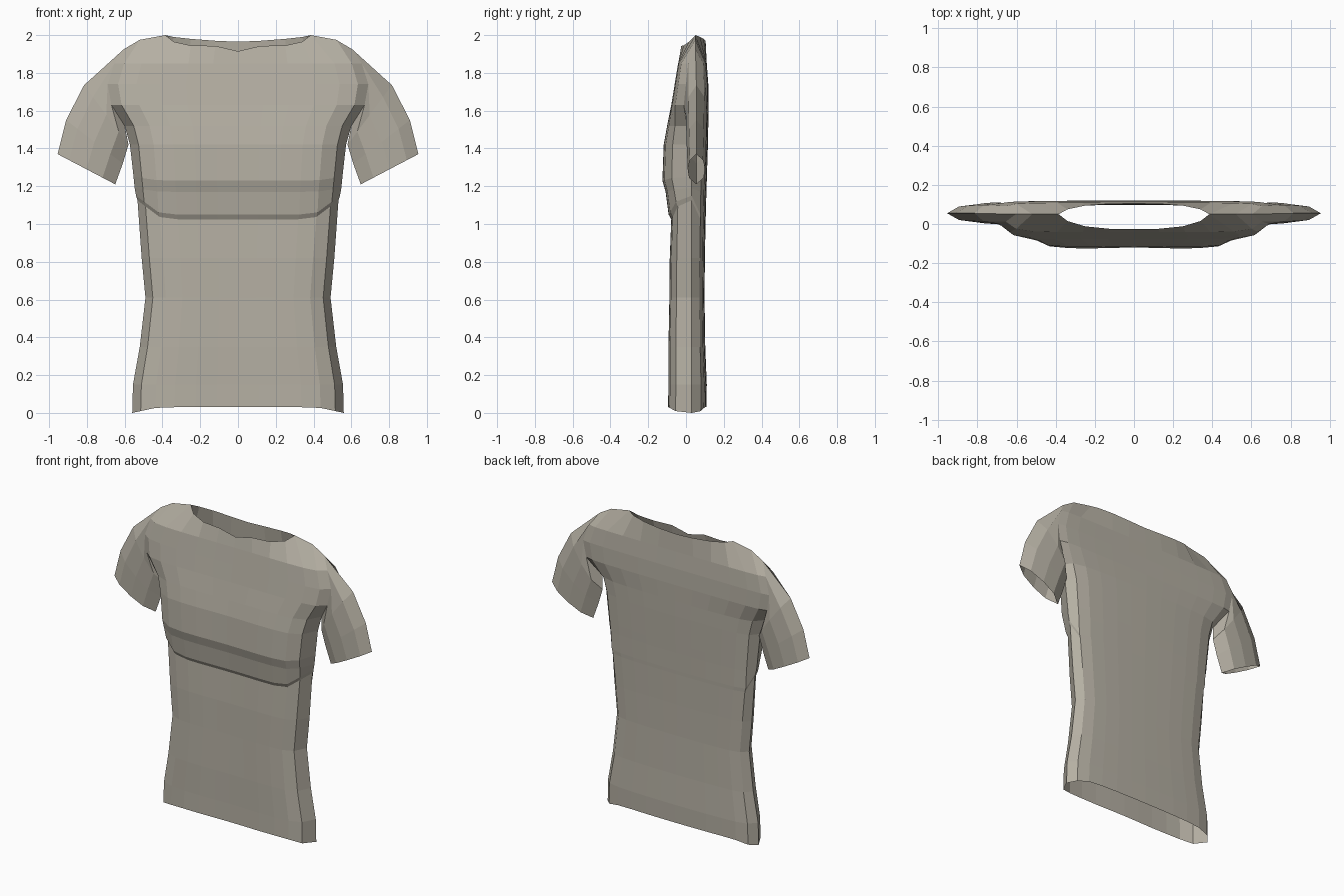
import bpy
import bmesh

cube = bpy.data.objects.get("Cube")
if cube:
    bpy.data.objects.remove(cube, do_unlink=True)

# One flat cloth colour
cloth = bpy.data.materials.new("stone grey cloth")
cloth.use_nodes = True
colour = (0.46, 0.43, 0.365, 1)
cloth.diffuse_color = colour
cloth.node_tree.nodes["Principled BSDF"].inputs["Base Color"].default_value = colour

# Column positions from centre to side seam, and how full each column is
COLS = [0, .2, .4, .6, .78, .92, 1]
FRONT = [.97, .98, 1, .99, .93, .68, 0]
BACK = [1, .99, .97, .92, .84, .62, 0]

# Torso rows: height, half width, front y, back y, rise of the fold at the side
TORSO = [
    (.03, .56, -.095, .108, -.03),
    (.15, .556, -.093, .11, 0),
    (.35, .52, -.093, .102, 0),
    (.61, .49, -.088, .098, 0),
    (.82, .51, -.086, .1, 0),
    (1.025, .532, -.078, .104, .1),
    (1.05, .54, -.092, .105, .1),
    (1.17, .547, -.108, .108, .02),
    (1.23, .553, -.125, .11, .02),
    (1.42, .572, -.118, .116, 0),
    (1.52, .6, -.1, .118, 0),
]
# Yoke rows: height, half width, front y, front edge y, back y, back edge y
YOKE = [
    (1.63, .67, -.078, -.012, .12, .1),
    (1.74, .69, -.06, 0, .118, .105),
    (1.85, .655, -.042, .012, .11, .092),
]
# Neckline and shoulder seam
NECK_FRONT = [(0, -.025, 1.915), (.12, -.025, 1.943), (.25, -.012, 1.945), (.34, .015, 1.965)]
NECK_BACK = [(0, .104, 1.965), (.12, .103, 1.97), (.25, .094, 1.98), (.34, .075, 1.99)]
SEAM = [(.385, .05, 2), (.52, .05, 1.975), (.605, .05, 1.925)]
# Sleeve rings: inner x, inner z, outer x, outer z, half depth
SLEEVE = [
    (.58, 1.42, .815, 1.735, .056),
    (.61, 1.32, .91, 1.55, .052),
    (.65, 1.21, .955, 1.37, .046),
]
SIDE_Y = .03
bm = bmesh.new()


def bridge(a, b, closed=False):
    """Fill quads between two rows of vertices."""
    for i in range(len(a) if closed else len(a) - 1):
        j = (i + 1) % len(a)
        face = list(dict.fromkeys((a[i], a[j], b[j], b[i])))
        if len(face) > 2:
            bm.faces.new(face)


# Torso half rings, running front centre, side, back centre
previous = None
armpit = None
for z, w, yf, yb, lift in TORSO:
    front, back = [], []
    for f, s, t in zip(COLS, FRONT, BACK):
        rise = lift * max(0, (f - .75) / .25)
        front.append(bm.verts.new((f * w, SIDE_Y + (yf - SIDE_Y) * s, z + rise)))
        if f < 1:
            back.append(bm.verts.new((f * w, SIDE_Y + (yb - SIDE_Y) * t, z + min(rise, 0))))
    ring = front + back[::-1]
    if previous:
        bridge(previous, ring)
    previous = ring
n = len(COLS)
armpit = previous[n - 1]
front_row = previous[:n]
back_row = previous[n - 1:][::-1]

# Yoke panels split at the armhole
front_edge, back_edge = [], []
for z, w, yf, ef, yb, eb in YOKE:
    front = [bm.verts.new((f * w, ef + (yf - ef) * s, z)) for f, s in zip(COLS, FRONT)]
    back = [bm.verts.new((f * w, eb + (yb - eb) * s, z)) for f, s in zip(COLS, BACK)]
    bridge(front_row, front)
    bridge(back_row, back)
    front_row, back_row = front, back
    front_edge.append(front[-1])
    back_edge.append(back[-1])

# Shoulder seam joins front and back beside the open neck
seam = [bm.verts.new(p) for p in SEAM]
bridge(front_row, [bm.verts.new(p) for p in NECK_FRONT] + seam)
bridge(back_row, [bm.verts.new(p) for p in NECK_BACK] + seam)

# Sleeve grows from the armhole loop
loop = [armpit] + front_edge + [seam[-1]] + back_edge[::-1]
steps = [(0, 0), (.22, -.85), (.5, -1), (.8, -.75), (1, 0), (.8, .75), (.5, 1), (.22, .85)]
for xi, zi, xo, zo, depth in SLEEVE:
    ring = [bm.verts.new((xi + (xo - xi) * t, .055 + depth * d, zi + (zo - zi) * t))
            for t, d in steps]
    bridge(loop, ring, closed=True)
    loop = ring

bmesh.ops.recalc_face_normals(bm, faces=bm.faces[:])
mesh = bpy.data.meshes.new("shirt")
bm.to_mesh(mesh)
bm.free()
mesh.materials.append(cloth)
shirt = bpy.data.objects.new("shirt", mesh)
bpy.context.collection.objects.link(shirt)

# Mirror the half across the centre line
mirror = shirt.modifiers.new("mirror", "MIRROR")
mirror.use_clip = True
mirror.merge_threshold = .001
